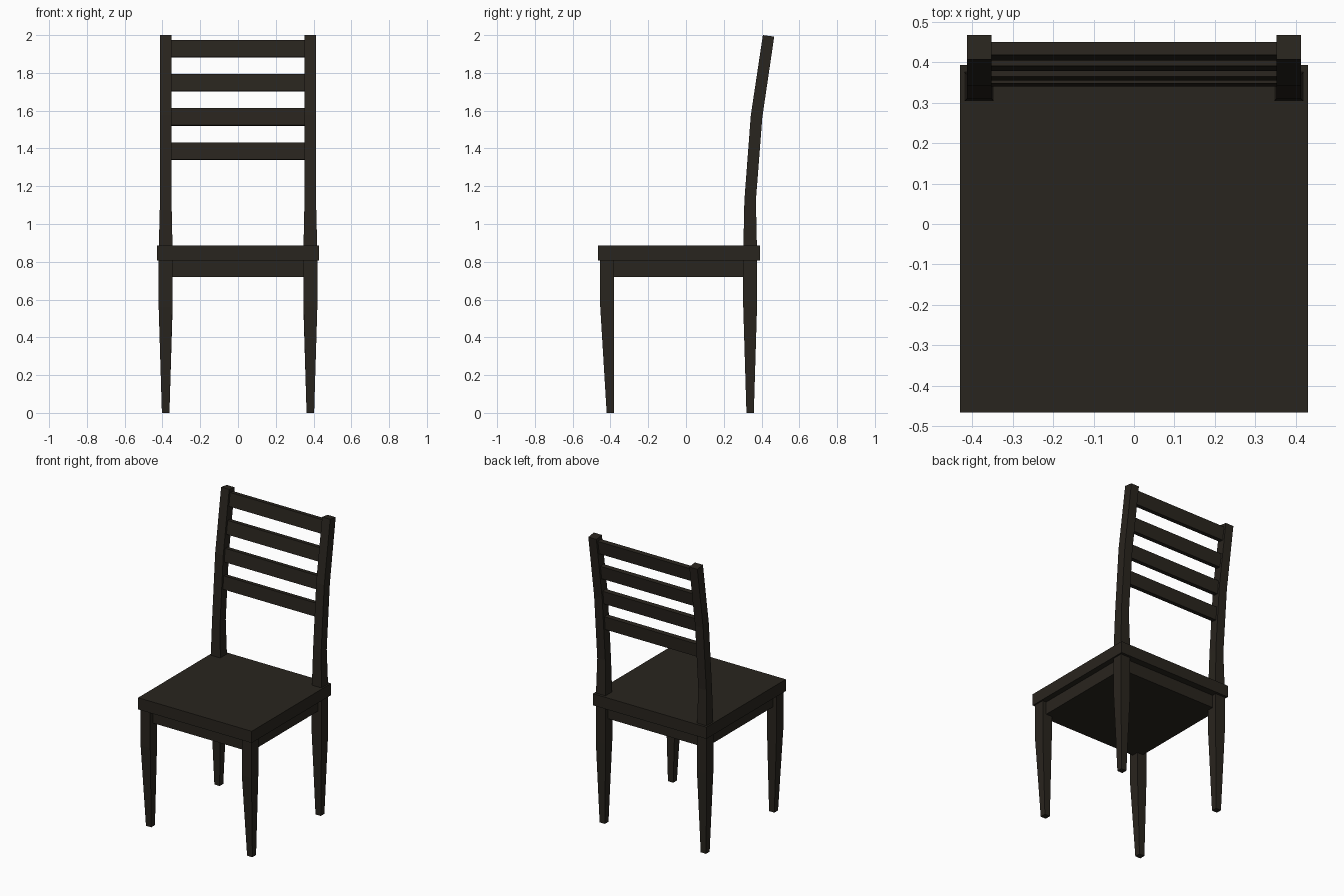
import bpy, bmesh

if "Cube" in bpy.data.objects:
    bpy.data.objects.remove(bpy.data.objects["Cube"])

wood = bpy.data.materials.new("dark_wood")
wood.diffuse_color = (0.022, 0.018, 0.013, 1)
wood.use_nodes = True
wood.node_tree.nodes["Principled BSDF"].inputs["Base Color"].default_value = wood.diffuse_color


def loft(name, sections, mirror=False):
    """Skin rectangular sections (x0, x1, y0, y1, z_front, z_back), bottom to top."""
    bm = bmesh.new()
    rings = []
    for x0, x1, y0, y1, zf, zb in sections:
        rings.append([bm.verts.new(p) for p in
                      ((x0, y0, zf), (x1, y0, zf), (x1, y1, zb), (x0, y1, zb))])
    for a, b in zip(rings, rings[1:]):
        for i in range(4):
            j = (i + 1) % 4
            bm.faces.new((a[i], a[j], b[j], b[i]))
    bm.faces.new(rings[0][::-1])
    bm.faces.new(rings[-1])
    bmesh.ops.recalc_face_normals(bm, faces=bm.faces)
    mesh = bpy.data.meshes.new(name)
    bm.to_mesh(mesh)
    bm.free()
    mesh.materials.append(wood)
    obj = bpy.data.objects.new(name, mesh)
    bpy.context.collection.objects.link(obj)
    if mirror:
        mod = obj.modifiers.new("mirror", 'MIRROR')
        mod.use_mirror_merge = False
    return obj


def box(name, x0, x1, y0, y1, z0, z1):
    return loft(name, [(x0, x1, y0, y1, z0, z0), (x0, x1, y0, y1, z1, z1)])


# seat and the apron block beneath it
box("seat", -0.43, 0.43, -0.466, 0.393, 0.807, 0.887)
box("apron", -0.392, 0.392, -0.425, 0.347, 0.72, 0.807)

# tapered front legs
loft("front_leg", [
    (0.363, 0.403, -0.42, -0.38, 0, 0),
    (0.347, 0.42, -0.454, -0.38, 0.56, 0.56),
    (0.347, 0.42, -0.454, -0.38, 0.807, 0.807)], mirror=True)

# back legs running up into the bent posts
loft("back_leg", [
    (0.363, 0.403, 0.32, 0.359, 0, 0),
    (0.346, 0.42, 0.303, 0.376, 0.56, 0.56),
    (0.346, 0.42, 0.303, 0.376, 0.85, 0.85),
    (0.352, 0.413, 0.309, 0.37, 1.125, 1.125),
    (0.352, 0.413, 0.343, 0.404, 1.575, 1.565),
    (0.352, 0.413, 0.407, 0.467, 2.0, 1.992)], mirror=True)

# centre line of the posts: (z, y)
LINE = [(1.125, 0.339), (1.57, 0.374), (1.996, 0.437)]


def post_y(z):
    for (z0, y0), (z1, y1) in zip(LINE, LINE[1:]):
        if z <= z1:
            break
    return y0 + (y1 - y0) * (z - z0) / (z1 - z0)


# four slats leaning with the posts
for i in range(4):
    z0 = 1.342 + i * 0.181
    rows = []
    for z in (z0, z0 + 0.09):
        y = post_y(z)
        rows.append((-0.37, 0.37, y - 0.016, y + 0.016, z, z - 0.003))
    loft(f"back_slat_{i + 1}", rows)
